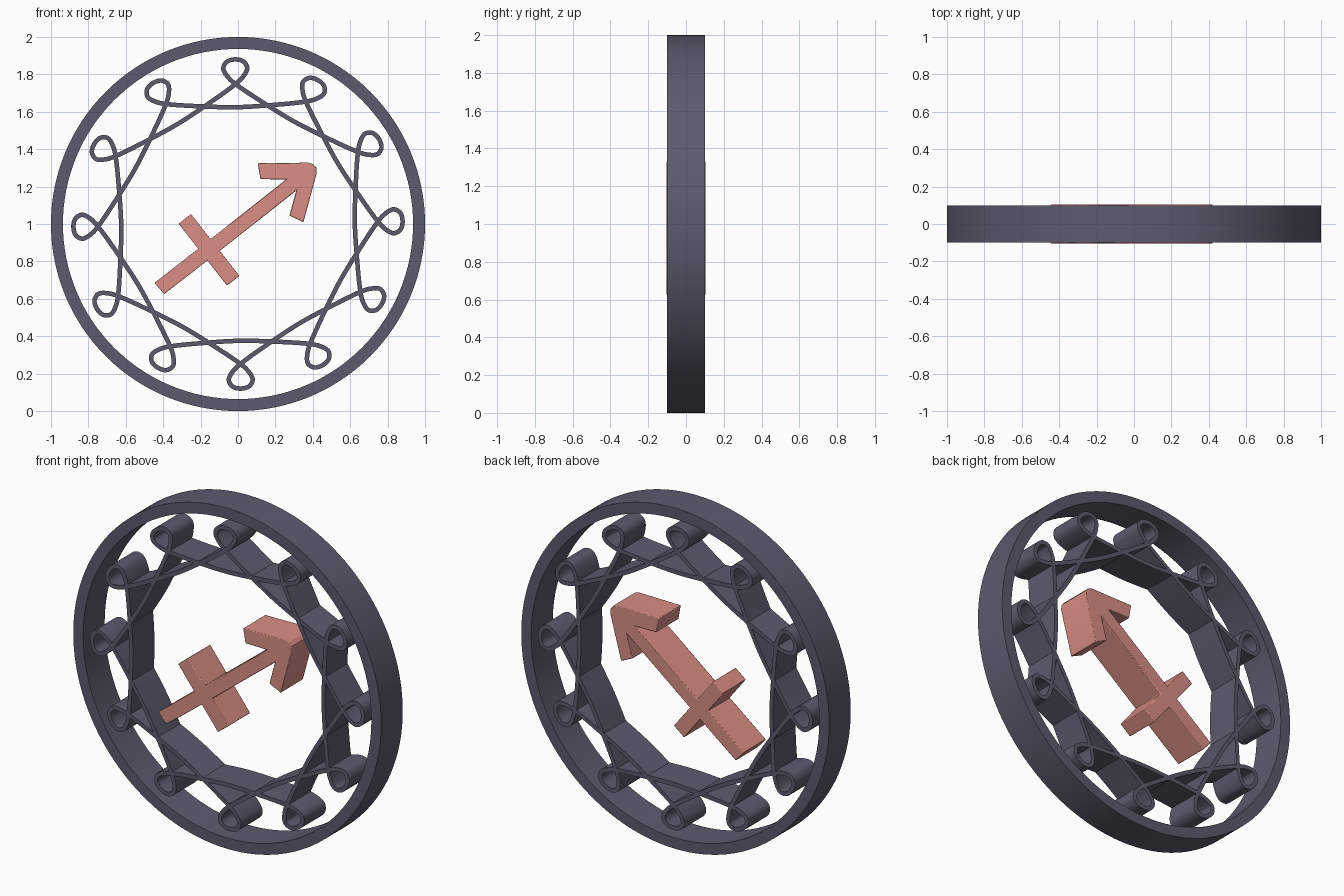
import bpy, bmesh, math
from mathutils import Vector

if "Cube" in bpy.data.objects:
    bpy.data.objects.remove(bpy.data.objects["Cube"])


def material(name, rgb):
    m = bpy.data.materials.new(name)
    m.diffuse_color = (*rgb, 1)
    m.use_nodes = True
    m.node_tree.nodes["Principled BSDF"].inputs["Base Color"].default_value = m.diffuse_color
    return m


SLATE = material("slate_grey", (0.105, 0.105, 0.155))
CORAL = material("coral_pink", (0.70, 0.27, 0.235))


def finish(bm, name, mat):
    bmesh.ops.recalc_face_normals(bm, faces=bm.faces)
    me = bpy.data.meshes.new(name)
    bm.to_mesh(me)
    bm.free()
    me.materials.append(mat)
    ob = bpy.data.objects.new(name, me)
    bpy.context.collection.objects.link(ob)
    bpy.context.view_layer.objects.active = ob
    ob.select_set(True)
    bpy.ops.object.shade_smooth_by_angle(angle=math.radians(30))
    ob.select_set(False)
    return ob


def band(name, path, thick, half_depth, mat):
    """Closed flat strip that follows a path in the xz plane."""
    bm = bmesh.new()
    n = len(path)
    rows = []
    for i, p in enumerate(path):
        t = (path[(i + 1) % n] - path[i - 1]).normalized()
        side = Vector((-t.y, t.x)) * thick / 2
        rows.append([bm.verts.new((q.x, y, 1 + q.y)) for q, y in (
            (p + side, -half_depth), (p - side, -half_depth),
            (p - side, half_depth), (p + side, half_depth))])
    for i in range(n):
        a, b = rows[i], rows[(i + 1) % n]
        for k in range(4):
            bm.faces.new((a[k], a[(k + 1) % 4], b[(k + 1) % 4], b[k]))
    return finish(bm, name, mat)


def smooth_path(pts, steps):
    """Closed Catmull-Rom curve with chord-based tangents."""
    n, out = len(pts), []
    for i in range(n):
        p0, p1, p2, p3 = (pts[(i + k) % n] for k in (-1, 0, 1, 2))
        d0, d1, d2 = [(b - a).length for a, b in ((p0, p1), (p1, p2), (p2, p3))]
        m1 = (p2 - p0) * (d1 / (d0 + d1))
        m2 = (p3 - p1) * (d1 / (d1 + d2))
        for s in range(steps):
            t = s / steps
            out.append(p1 * (2*t**3 - 3*t*t + 1) + m1 * (t**3 - 2*t*t + t)
                       + p2 * (3*t*t - 2*t**3) + m2 * (t**3 - t*t))
    return out


# Outer rim
R_OUT, R_IN = 1.0, 0.936
R_MID = (R_OUT + R_IN) / 2
rim = [Vector((math.cos(a), math.sin(a))) * R_MID
       for a in (2 * math.pi * i / 128 for i in range(128))]
band("outer_rim", rim, R_OUT - R_IN, 0.1, SLATE)

# Looped ribbons: two six-loop strands, each loop given as (tangent, radius)
half = [(-0.312, 0.541), (-0.15, 0.644), (0.0, 0.748), (0.043, 0.79),
        (0.064, 0.832), (0.045, 0.868)]
loop = half + [(0, 0.88)] + [(-u, v) for u, v in reversed(half[1:])]
for k, name in enumerate(("loop_ribbon_a", "loop_ribbon_b")):
    pts = []
    for j in range(6):
        a = math.radians(91 - 30 * k - 60 * j)
        radial = Vector((math.cos(a), math.sin(a)))
        tangent = Vector((radial.y, -radial.x))
        pts += [tangent * u + radial * v for u, v in loop]
    band(name, smooth_path(pts, 6), 0.024, 0.1, SLATE)

# Arrow with cross bar and rounded tip
outline = [(-0.447, 0.685), (-0.200, 0.879), (-0.317, 1.005), (-0.25, 1.055),
           (-0.120, 0.942), (0.257, 1.238), (0.12, 1.24), (0.105, 1.325),
           (0.375, 1.328), (0.402, 1.320), (0.419, 1.300), (0.421, 1.272),
           (0.35, 1.01), (0.275, 1.045), (0.311, 1.178), (-0.098, 0.858),
           (0.008, 0.722), (-0.060, 0.67), (-0.165, 0.805), (-0.395, 0.625)]
# keep the cross bar square to the shaft
d = Vector((0.707, 0.553)).normalized()
nrm = Vector((-d.y, d.x))
c = Vector((-0.155, 0.862))
w, h, s = 0.042, 0.21, 0.040
for i, (a, b) in {1: (-w, s), 2: (-w, h), 3: (w, h), 4: (w, s),
                  15: (w, -s), 16: (w, -h), 17: (w, -h), 18: (-w, -s)}.items():
    if i == 17:
        a = -w
    q = c + d * a + nrm * b
    outline[i] = (q.x, q.y)
bm = bmesh.new()
face = bm.faces.new([bm.verts.new((x, -0.104, z)) for x, z in outline])
ext = bmesh.ops.extrude_face_region(bm, geom=[face])
moved = [g for g in ext["geom"] if isinstance(g, bmesh.types.BMVert)]
bmesh.ops.translate(bm, verts=moved, vec=(0, 0.208, 0))
arrow = finish(bm, "arrow", CORAL)
bev = arrow.modifiers.new("soft_edges", "BEVEL")
bev.width = 0.004
bev.segments = 2
bev.limit_method = 'ANGLE'
bev.angle_limit = math.radians(50)
